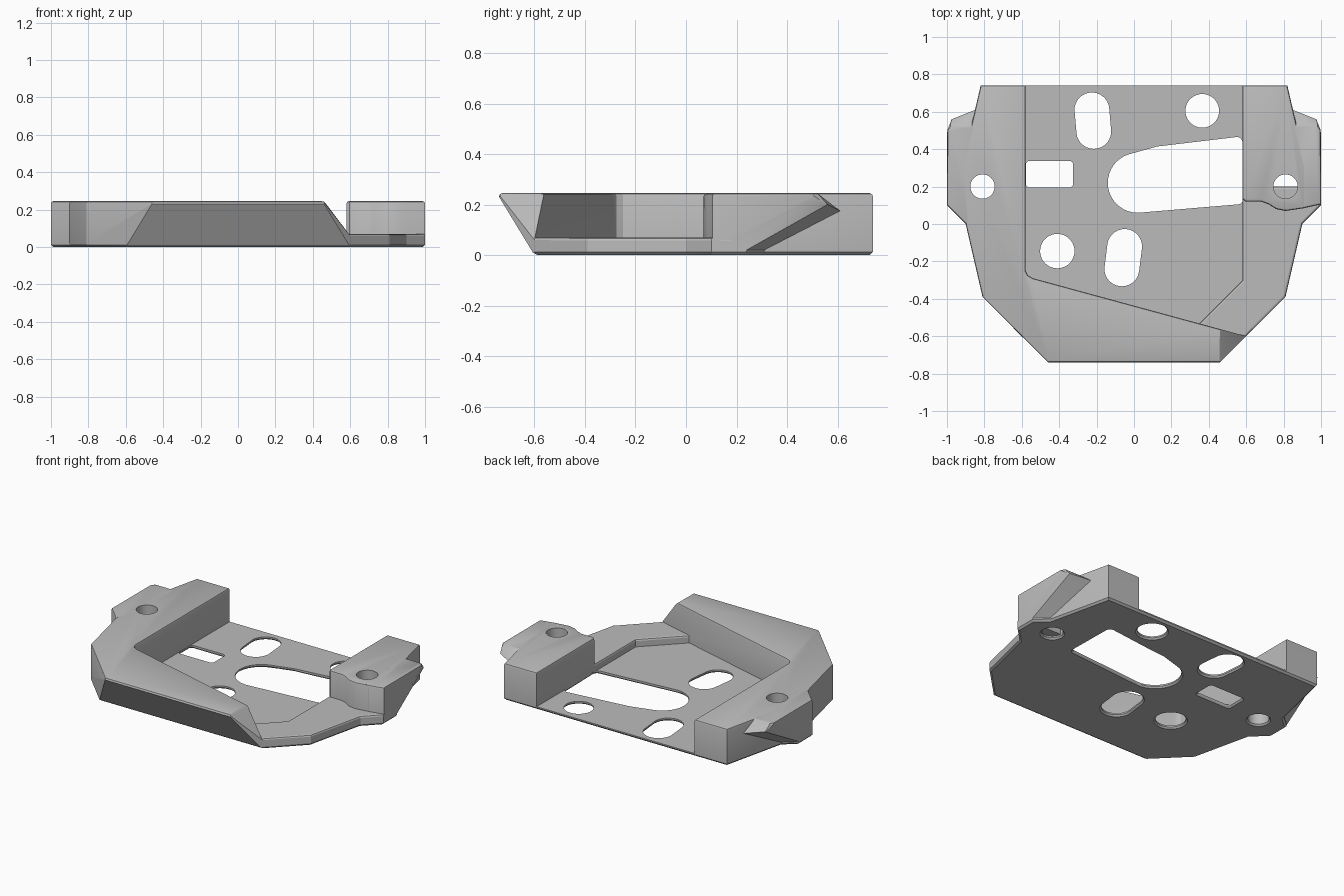
import bpy, bmesh, math
from mathutils import Vector
from mathutils.geometry import convex_hull_2d

cube = bpy.data.objects.get("Cube")
if cube:
    bpy.data.objects.remove(cube, do_unlink=True)

FLOOR, RIM, TOP = 0.02, 0.07, 0.245
EDGE = 0.012

grey = bpy.data.materials.new("plain grey")
grey.use_nodes = True
grey.diffuse_color = (0.5, 0.5, 0.5, 1)
grey.node_tree.nodes["Principled BSDF"].inputs["Base Color"].default_value = (0.5, 0.5, 0.5, 1)


def loft(bm, rings):
    """Closed solid through rings of equal length."""
    loops = [[bm.verts.new(p) for p in ring] for ring in rings]
    n = len(loops[0])
    for a, b in zip(loops, loops[1:]):
        for i in range(n):
            j = (i + 1) % n
            bm.faces.new((a[i], a[j], b[j], b[i]))
    bm.faces.new(loops[0][::-1])
    bm.faces.new(loops[-1])


def prism(outline, z0, z1):
    bm = bmesh.new()
    loft(bm, [[(x, y, z) for x, y in outline] for z in (z0, z1)])
    return bm


def slice_off(bm, point, normal):
    cut = bmesh.ops.bisect_plane(bm, geom=bm.verts[:] + bm.edges[:] + bm.faces[:], dist=1e-4,
                                 plane_co=point, plane_no=normal, clear_outer=True)
    edges = [e for e in cut["geom_cut"] if isinstance(e, bmesh.types.BMEdge)]
    bmesh.ops.edgeloop_fill(bm, edges=edges)


def undercut_front(bm):
    slice_off(bm, (0, -0.6, 0), (0, -0.23, -0.14))


def soften(bm, z, min_x=-9, segments=2):
    """Round the edges lying at height z."""
    bmesh.ops.recalc_face_normals(bm, faces=bm.faces[:])
    edges = [e for e in bm.edges
             if all(abs(v.co.z - z) < 1e-4 and v.co.x > min_x for v in e.verts)
             and e.calc_face_angle(0) > 0.3]
    bmesh.ops.bevel(bm, geom=edges, offset=EDGE, segments=segments, profile=0.5,
                    affect='EDGES', clamp_overlap=True)


def finish(name, bm, cutter=None):
    bmesh.ops.recalc_face_normals(bm, faces=bm.faces[:])
    mesh = bpy.data.meshes.new(name)
    bm.to_mesh(mesh)
    bm.free()
    mesh.materials.append(grey)
    ob = bpy.data.objects.new(name, mesh)
    bpy.context.collection.objects.link(ob)
    for other in bpy.context.selected_objects:
        other.select_set(False)
    bpy.context.view_layer.objects.active = ob
    ob.select_set(True)
    if cutter:
        mod = ob.modifiers.new("holes", 'BOOLEAN')
        mod.operation, mod.solver, mod.object = 'DIFFERENCE', 'EXACT', cutter
        bpy.ops.object.modifier_apply(modifier=mod.name)
        bpy.ops.object.shade_smooth_by_angle(angle=math.radians(25))
    return ob


def hole_cutter(name, holes):
    """Each hole is the hull of some circles (x, y, radius), flared at the underside."""
    bm = bmesh.new()
    for circles in holes:
        pts = [Vector((x + r * math.cos(math.tau * i / 40), y + r * math.sin(math.tau * i / 40)))
               for x, y, r in circles for i in range(40)]
        ring = [pts[i] for i in convex_hull_2d(pts)]
        mid = sum(ring, Vector((0, 0))) / len(ring)
        wide = [p + (p - mid).normalized() * 0.03 for p in ring]
        loft(bm, [[(p.x, p.y, z) for p in loop]
                  for loop, z in ((wide, -0.02), (ring, 0.01), (ring, 0.3))])
    ob = finish(name, bm)
    ob.hide_render = True
    return ob


# Hole patterns
screws = [[(s * 0.81, 0.2, 0.065)] for s in (-1, 1)]
openings = [
    [(0.365, 0.605, 0.09)],
    [(-0.41, -0.145, 0.092)],
    [(-0.225, 0.61, 0.093), (-0.215, 0.495, 0.093)],
    [(-0.05, -0.12, 0.093), (-0.065, -0.24, 0.093)],
    [(x, y, 0.02) for x in (-0.558, -0.345) for y in (0.215, 0.317)],
    [(0.02, 0.22, 0.16), (0.13, 0.385, 0.03), (0.55, 0.435, 0.03), (0.555, 0.135, 0.03)],
]
screw_cutter = hole_cutter("screw_hole_cutter", screws)
plate_cutter = hole_cutter("plate_hole_cutter", screws + openings)

# Thin floor plate, symmetric outline
half = [(0.82, 0.74), (0.92, 0.31), (1, 0.24), (1, 0.1), (0.9, 0), (0.81, -0.39), (0.46, -0.74)]
bm = prism(half + [(-x, y) for x, y in half[::-1]], 0, FLOOR)
undercut_front(bm)
soften(bm, 0, segments=1)
finish("floor_plate", bm, plate_cutter)

# Tall wall along the right side and the front, sloped at its end
bm = prism([(-0.58, 0.74), (-0.82, 0.74), (-0.92, 0.31), (-0.9, 0), (-0.81, -0.39),
            (-0.46, -0.74), (0.46, -0.74), (0.6, -0.6), (-0.54, -0.29), (-0.567, -0.275),
            (-0.58, -0.25)], FLOOR, TOP)
undercut_front(bm)
slice_off(bm, (0.6, 0, 0.06), (0.185, 0, 0.14))
soften(bm, TOP)
finish("tall_wall", bm, screw_cutter)

# Low rim along the left side
bm = prism([(0.58, 0.2), (0.58, -0.3), (0.35, -0.53), (0.3, -0.6), (0.3, -0.74)]
           + half[:2:-1] + [(1, 0.2)], FLOOR, RIM)
undercut_front(bm)
soften(bm, RIM)
finish("low_rim", bm)

# Left block with a wavy front
bm = prism([(0.58, 0.74), (0.82, 0.74), (0.92, 0.31), (0.92, 0.088), (0.88, 0.08), (0.81, 0.07),
            (0.76, 0.08), (0.72, 0.105), (0.68, 0.12), (0.595, 0.12), (0.58, 0.135)], FLOOR, TOP)
soften(bm, TOP)
finish("left_block", bm, screw_cutter)

# Side wings with a slanted underside at the back
for name, side, front in (("left_wing", 1, [(1, 0.105), (0.9, 0.083)]),
                          ("right_wing", -1, [(1, 0.1), (0.9, 0)])):
    points = [(x, y, z) for x, y in front for z in (FLOOR, TOP)]
    points += [(1, 0.24, FLOOR), (0.92, 0.31, FLOOR), (0.85, 0.61, 0.175), (0.975, 0.56, 0.2),
               (1, 0.48, 0.215), (1, 0.5, TOP), (0.985, 0.52, TOP), (0.84, 0.52, TOP),
               (0.84, 0.1, TOP), (0.86, 0.1, FLOOR)]
    bm = bmesh.new()
    for p in points:
        bm.verts.new(p)
    hull = bmesh.ops.convex_hull(bm, input=bm.verts[:])
    loose = [v for v in bm.verts if not v.link_faces]
    bmesh.ops.delete(bm, geom=loose, context='VERTS')
    bmesh.ops.dissolve_limit(bm, angle_limit=0.02, verts=bm.verts[:], edges=bm.edges[:])
    soften(bm, TOP, min_x=0.89)
    for v in bm.verts:
        v.co.x *= side
    finish(name, bm, screw_cutter)

for cutter in (screw_cutter, plate_cutter):
    bpy.data.objects.remove(cutter, do_unlink=True)
